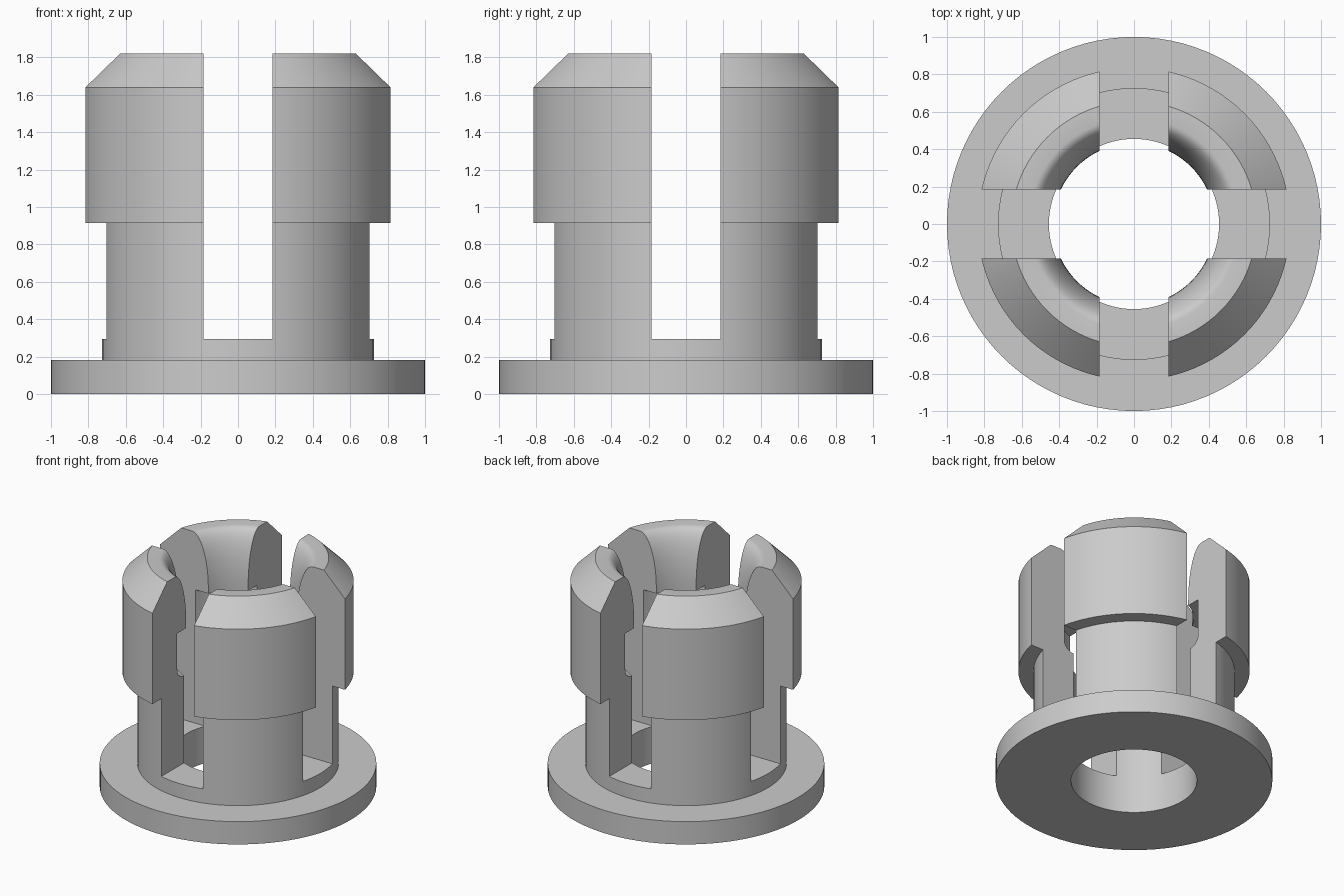
import bpy, bmesh, math

if "Cube" in bpy.data.objects:
    bpy.data.objects.remove(bpy.data.objects["Cube"])

SEGMENTS = 96
SLOT = 0.184          # half width of the cross slots
SLOT_FLOOR = 0.295


def arc(cx, cz, a, b, start, end, steps):
    """Points on an ellipse arc in the (radius, height) plane."""
    pts = []
    for i in range(steps + 1):
        t = math.radians(start + (end - start) * i / steps)
        pts.append((cx + a * math.cos(t), cz + b * math.sin(t)))
    return pts


def make_object(name, bm):
    bmesh.ops.recalc_face_normals(bm, faces=bm.faces)
    mesh = bpy.data.meshes.new(name)
    bm.to_mesh(mesh)
    bm.free()
    obj = bpy.data.objects.new(name, mesh)
    bpy.context.collection.objects.link(obj)
    return obj


def lathe(name, profile):
    """Revolve a closed profile around the z axis."""
    bm = bmesh.new()
    rings = []
    for i in range(SEGMENTS):
        t = 2 * math.pi * i / SEGMENTS
        rings.append([bm.verts.new((r * math.cos(t), r * math.sin(t), z))
                      for r, z in profile])
    n = len(profile)
    for i in range(SEGMENTS):
        a, b = rings[i], rings[(i + 1) % SEGMENTS]
        for j in range(n):
            k = (j + 1) % n
            bm.faces.new((a[j], b[j], b[k], a[k]))
    return make_object(name, bm)


grey = bpy.data.materials.new("grey plastic")
grey.diffuse_color = (0.6, 0.6, 0.6, 1)
grey.use_nodes = True
grey.node_tree.nodes["Principled BSDF"].inputs["Base Color"].default_value = grey.diffuse_color

# Flanged sleeve with chamfered head, flared mouth and inner snap groove
outer = [(0.455, 0), (1, 0), (1, 0.182), (0.727, 0.182), (0.727, 0.915),
         (0.836, 0.915), (0.836, 1.64), (0.656, 1.82)]
mouth = arc(0.565, 1.40, 0.133, 0.42, 90, 180, 12)
groove = [(0.432, 1.36), (0.536, 1.36)] + arc(0.455, 1.07, 0.081, 0.08, 0, -90, 6)
body = lathe("slotted_bushing", outer + mouth + groove)
body.data.materials.append(grey)

# Cross-shaped cutter that splits the sleeve into four prongs
bm = bmesh.new()
s, e = SLOT, 1.5
cross = [(s, s), (s, e), (-s, e), (-s, s), (-e, s), (-e, -s),
         (-s, -s), (-s, -e), (s, -e), (s, -s), (e, -s), (e, s)]
face = bm.faces.new([bm.verts.new((x, y, SLOT_FLOOR)) for x, y in cross])
top = bmesh.ops.extrude_face_region(bm, geom=[face])["geom"]
bmesh.ops.translate(bm, vec=(0, 0, 2),
                    verts=[v for v in top if isinstance(v, bmesh.types.BMVert)])
cutter = make_object("slot_cutter", bm)
cutter.hide_render = True

cut = body.modifiers.new("slots", 'BOOLEAN')
cut.operation = 'DIFFERENCE'
cut.solver = 'EXACT'
cut.object = cutter

bpy.context.view_layer.objects.active = body
body.select_set(True)
bpy.ops.object.modifier_apply(modifier=cut.name)
bpy.data.objects.remove(cutter)
bpy.ops.object.shade_smooth_by_angle(angle=math.radians(30))
